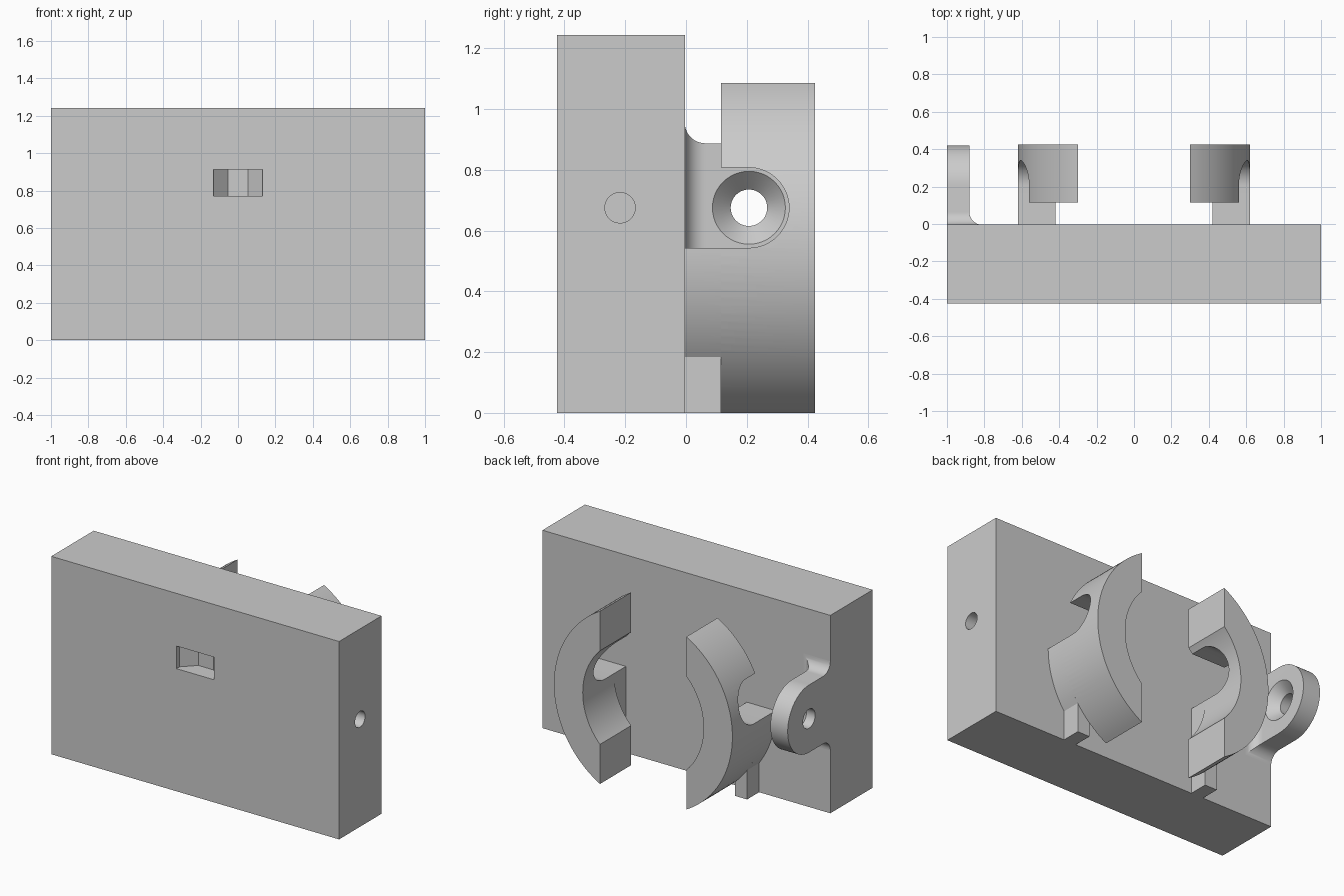
import bpy, bmesh, math
from math import sin, cos, pi, sqrt

cube = bpy.data.objects.get("Cube")
if cube:
    bpy.data.objects.remove(cube)

grey = bpy.data.materials.new("light_grey")
grey.use_nodes = True
grey.diffuse_color = (0.6, 0.6, 0.6, 1)
grey.node_tree.nodes["Principled BSDF"].inputs["Base Color"].default_value = (0.6, 0.6, 0.6, 1)

BACK = -0.004          # rear face of the block
AXIS_Z = 0.675         # height of screw holes and slot
PIVOT_Y = 0.207
RING_Z, OUTER, INNER = 0.543, 0.62, 0.42


def loft(name, rings):
    """Closed solid through matching rings of points."""
    bm = bmesh.new()
    loops = [[bm.verts.new(p) for p in ring] for ring in rings]
    n = len(loops[0])
    for a, b in zip(loops, loops[1:]):
        for i in range(n):
            j = (i + 1) % n
            bm.faces.new((a[i], a[j], b[j], b[i]))
    bm.faces.new(loops[0])
    bm.faces.new(loops[-1])
    bmesh.ops.recalc_face_normals(bm, faces=bm.faces)
    mesh = bpy.data.meshes.new(name)
    bm.to_mesh(mesh)
    bm.free()
    mesh.materials.append(grey)
    obj = bpy.data.objects.new(name, mesh)
    bpy.context.collection.objects.link(obj)
    return obj


def prism(name, pts, axis, lo, hi):
    """Extrude a flat profile along x, y or z."""
    place = {"x": lambda p, t: (t, p[0], p[1]),
             "y": lambda p, t: (p[0], t, p[1]),
             "z": lambda p, t: (p[0], p[1], t)}[axis]
    return loft(name, [[place(p, t) for p in pts] for t in (lo, hi)])


def arc(cx, cy, r, a, b, n=32):
    return [(cx + r * cos(a + (b - a) * i / n), cy + r * sin(a + (b - a) * i / n))
            for i in range(n + 1)]


def x_bore(name, y, stations, n=48):
    """Turned cutter along x from (x, radius) stations."""
    return loft(name, [[(x, y + r * cos(2 * pi * i / n), AXIS_Z + r * sin(2 * pi * i / n))
                        for i in range(n)] for x, r in stations])


def combine(target, tool, operation):
    mod = target.modifiers.new(operation, "BOOLEAN")
    mod.operation, mod.object, mod.solver = operation, tool, "EXACT"
    graph = bpy.context.evaluated_depsgraph_get()
    mesh = bpy.data.meshes.new_from_object(target.evaluated_get(graph))
    target.modifiers.clear()
    target.data = mesh
    bpy.data.objects.remove(tool)


def smooth(obj):
    bpy.ops.object.select_all(action="DESELECT")
    obj.select_set(True)
    bpy.context.view_layer.objects.active = obj
    bpy.ops.object.shade_smooth_by_angle(angle=math.radians(25))


# Main block with a faceted front pocket and a blind side hole
FRONT = -0.425
block = prism("block", [(-1, FRONT), (1, FRONT), (1, BACK), (-1, BACK)], "z", 0, 1.243)
pocket = [(-0.13, FRONT - 0.1), (0.13, FRONT - 0.1), (0.13, FRONT + 0.03),
          (0.053, FRONT + 0.107), (-0.053, FRONT + 0.107), (-0.13, FRONT + 0.03)]
combine(block, prism("pocket_cutter", pocket, "z", 0.77, 0.912), "DIFFERENCE")
combine(block, x_bore("hole_cutter", -0.217, [(0.6, 0.05), (1.1, 0.05)]), "DIFFERENCE")
smooth(block)

# Pair of curved jaws on supports, each with a round-ended slot
a_out, a_in = math.acos(0.3 / OUTER), math.acos(0.3 / INNER)
jaw_profile = arc(0, RING_Z, OUTER, -a_out, a_out, 48) + arc(0, RING_Z, INNER, a_in, -a_in, 40)
foot = 0.505
support_profile = [(INNER, 0), (foot, 0)] + \
    arc(0, RING_Z, OUTER, -math.acos(foot / OUTER), 0.24, 28) + [(INNER, 0.69)]
slot_profile = [(-0.1, AXIS_Z - 0.132)] + \
    arc(PIVOT_Y, AXIS_Z, 0.132, -pi / 2, pi / 2) + [(-0.1, AXIS_Z + 0.132)]
for side, s in (("left", 1), ("right", -1)):
    def flip(pts):
        return [(s * x, z) for x, z in pts]
    jaw = prism(side + "_jaw", flip(jaw_profile), "y", 0.115, 0.425)
    combine(jaw, prism("support", flip(support_profile), "y", BACK, 0.115), "UNION")
    combine(jaw, prism("slot_cutter", slot_profile, "x", -0.8, 0.8), "DIFFERENCE")
    smooth(jaw)

# Round-ended lug with a countersunk hole
R = 0.212
lug_profile = [(BACK, AXIS_Z - R)] + arc(PIVOT_Y, AXIS_Z, R, -pi / 2, pi / 2, 40) + [(BACK, AXIS_Z + R)]
lug = prism("lug", lug_profile, "x", -1, -0.88)

# Concave flare where the lug meets the block
F = 0.068
flare = []
for i in range(13):
    t = pi / 2 * i / 12
    o, y = F * (1 - sin(t)), BACK + F * (1 - cos(t))
    x, lo, hi = -0.88 + o, AXIS_Z - R - o, AXIS_Z + R + o
    flare.append([(-1, y, lo), (x, y, lo), (x, y, hi), (-1, y, hi)])
combine(lug, loft("flare", flare), "UNION")
bore = [(-1.1, 0.06), (-0.94, 0.06), (-0.88, 0.12), (-0.8, 0.12)]
combine(lug, x_bore("countersink_cutter", PIVOT_Y, bore), "DIFFERENCE")
smooth(lug)
